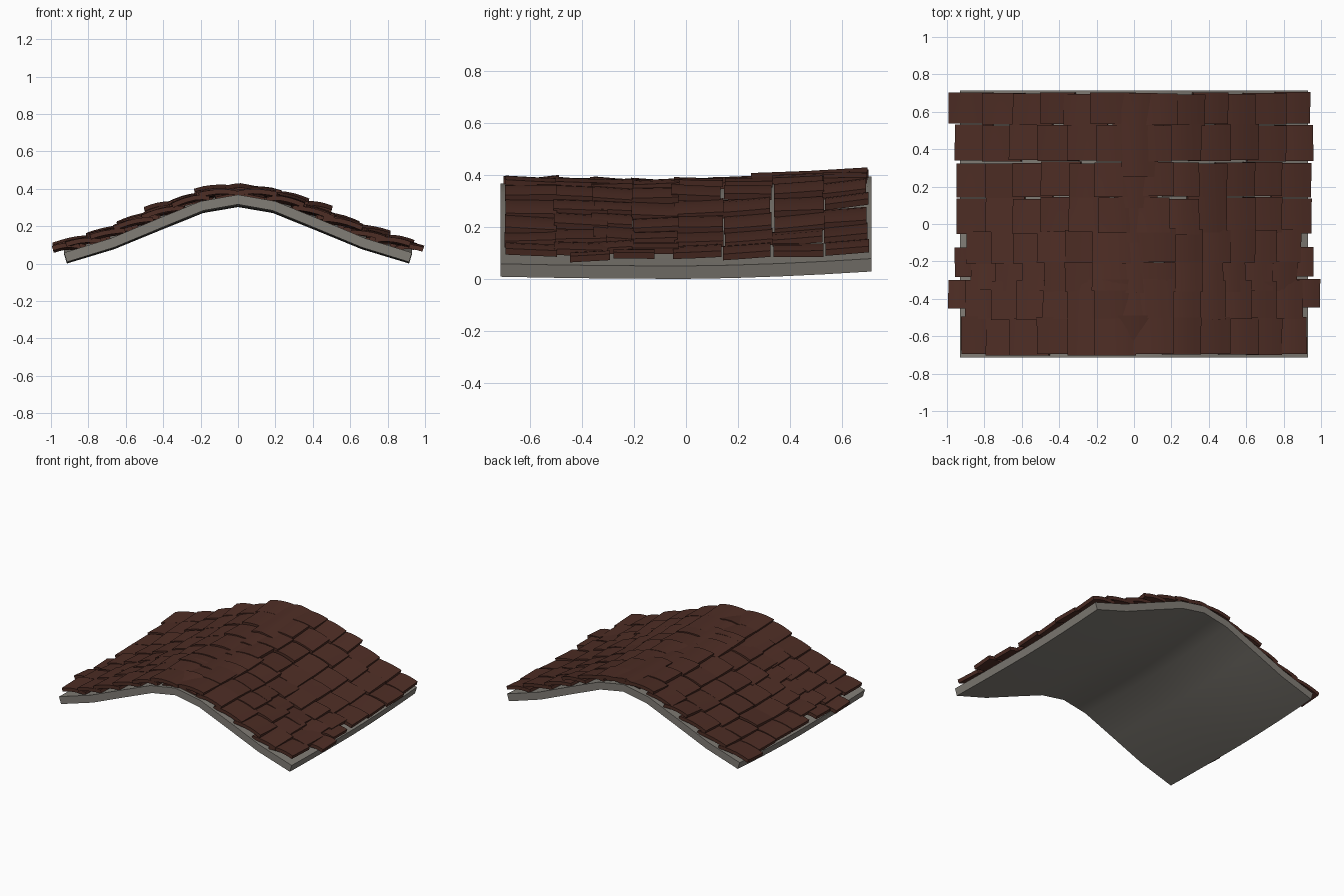
import bpy, bmesh, math, random

if "Cube" in bpy.data.objects:
    bpy.data.objects.remove(bpy.data.objects["Cube"])

random.seed(4)


def material(name, rgb):
    m = bpy.data.materials.new(name)
    m.diffuse_color = (*rgb, 1)
    m.use_nodes = True
    m.node_tree.nodes["Principled BSDF"].inputs["Base Color"].default_value = m.diffuse_color
    return m


STONE = material("warm grey", (0.22, 0.205, 0.18))
CLAY = material("brown clay", (0.075, 0.026, 0.018))

# Half profile of the roof deck (distance from ridge, height of upper face)
PROFILE = [(0, .368), (.2, .333), (.44, .235), (.68, .135), (.93, .058)]


def sag(x, y):
    t = (y / .71)
    ridge = 1 - min(abs(x), .93) / .93
    return (-.008 - .006 * ridge) * (1 - t * t) + max(t, 0) ** 1.5 * (.02 + .006 * ridge)


def deck_z(x, y):
    d = abs(x)
    for (x0, z0), (x1, z1) in zip(PROFILE, PROFILE[1:]):
        if d <= x1 or x1 == .93:
            return z0 + (z1 - z0) * (d - x0) / (x1 - x0) + sag(x, y)


def lifted(x, y, h):
    # Point at height h above the deck, measured along its normal
    e = .06
    s = (deck_z(x + e, y) - deck_z(x - e, y)) / (2 * e)
    n = math.hypot(1, s)
    return (x - s / n * h, y, deck_z(x, y) + h / n)


def sheet(bm, xs, ys, top, bottom):
    # Closed curved slab; top and bottom give heights at (i, j)
    up = [[bm.verts.new(lifted(x, y, top(i, j))) for j, y in enumerate(ys)] for i, x in enumerate(xs)]
    lo = [[bm.verts.new(lifted(x, y, bottom(i, j))) for j, y in enumerate(ys)] for i, x in enumerate(xs)]
    nx, ny = len(xs), len(ys)
    for i in range(nx - 1):
        for j in range(ny - 1):
            bm.faces.new((up[i][j], up[i + 1][j], up[i + 1][j + 1], up[i][j + 1]))
            bm.faces.new((lo[i][j], lo[i][j + 1], lo[i + 1][j + 1], lo[i + 1][j]))
        for j in (0, ny - 1):
            bm.faces.new((up[i][j], lo[i][j], lo[i + 1][j], up[i + 1][j]))
    for j in range(ny - 1):
        for i in (0, nx - 1):
            bm.faces.new((up[i][j], up[i][j + 1], lo[i][j + 1], lo[i][j]))


def span(a, b, n):
    return [a + (b - a) * i / n for i in range(n + 1)]


def tile(bm, a, b, y0, y1, ha, hb, thick=.025, bulge=.012, rise=0):
    n = 5

    def top(i, j):
        u = i / n
        return ha + (hb - ha) * u + bulge * math.sin(math.pi * u) + rise * (j / 2 - .5)
    sheet(bm, span(a, b, n), span(y0, y1, 2), top, lambda i, j: top(i, j) - thick)


def finish(bm, name, mat):
    bmesh.ops.recalc_face_normals(bm, faces=bm.faces)
    me = bpy.data.meshes.new(name)
    bm.to_mesh(me)
    bm.free()
    me.materials.append(mat)
    ob = bpy.data.objects.new(name, me)
    bpy.context.collection.objects.link(ob)
    bpy.ops.object.select_all(action='DESELECT')
    ob.select_set(True)
    bpy.context.view_layer.objects.active = ob
    bpy.ops.object.shade_smooth_by_angle(angle=math.radians(30))


# Roof deck
bm = bmesh.new()
half = [p[0] for p in PROFILE]
sheet(bm, [-x for x in half[:0:-1]] + half, span(-.715, .715, 8),
      lambda i, j: 0, lambda i, j: -.052)
finish(bm, "roof_deck", STONE)

# Rows of shingles: front and back limits, lower edges down the slope
ROWS = [
    (-.70, -.50, (.22, .36, .52, .67, .80, .93)),
    (-.51, -.30, (.22, .36, .49, .63, .77, .91)),
    (-.45, -.295, (.91, 1.0)),
    (-.36, -.20, (.23, .37, .48, .60, .75, .88)),
    (-.28, -.12, (.88, .965)),
    (-.21, -.03, (.23, .37, .52, .65, .77, .90)),
    (-.05, .14, (.20, .35, .50, .65, .80, .955)),
    (.145, .33, (.22, .35, .50, .65, .80, .955)),
    (.335, .53, (.21, .36, .52, .67, .82, .965)),
    (.53, .70, (.24, .38, .50, .65, .82, .95)),
]
for k, (y0, y1, edges) in enumerate(ROWS):
    bm = bmesh.new()
    for side in (-1, 1):
        pairs = list(zip((.06,) + edges, edges)) if len(edges) > 2 else [edges]
        for a, b in pairs:
            dy, dz = random.uniform(-.006, .006), random.uniform(-.005, .006)
            if k == 9 and b == .95 and side < 0:
                b = 1.0
            raised = .012 if k == 9 and b == .50 else 0
            tile(bm, side * (a - .07), side * (b - .022), y0 + dy + .001, y1 + dy - .001,
                 .018, .052 + dz + raised, rise=random.uniform(-.012, .012))
    finish(bm, f"shingle_row_{k + 1}", CLAY)

# Ridge caps: left, right, front, back, height, rise
CAPS = [
    (-.12, .14, -.69, -.49, .024, .03),
    (-.11, .11, -.51, -.30, .028, -.01),
    (-.12, .10, -.37, -.10, .028, -.01),
    (-.11, .13, -.10, .09, .027, 0),
    (-.10, .12, .085, .26, .034, 0),
    (-.06, .12, .25, .70, .040, -.01),
    (-.11, .15, .48, .69, .034, 0),
]
bm = bmesh.new()
for a, b, y0, y1, h, r in CAPS:
    tile(bm, a, b, y0, y1, h, h, bulge=.004, rise=r)
finish(bm, "ridge_caps", CLAY)
